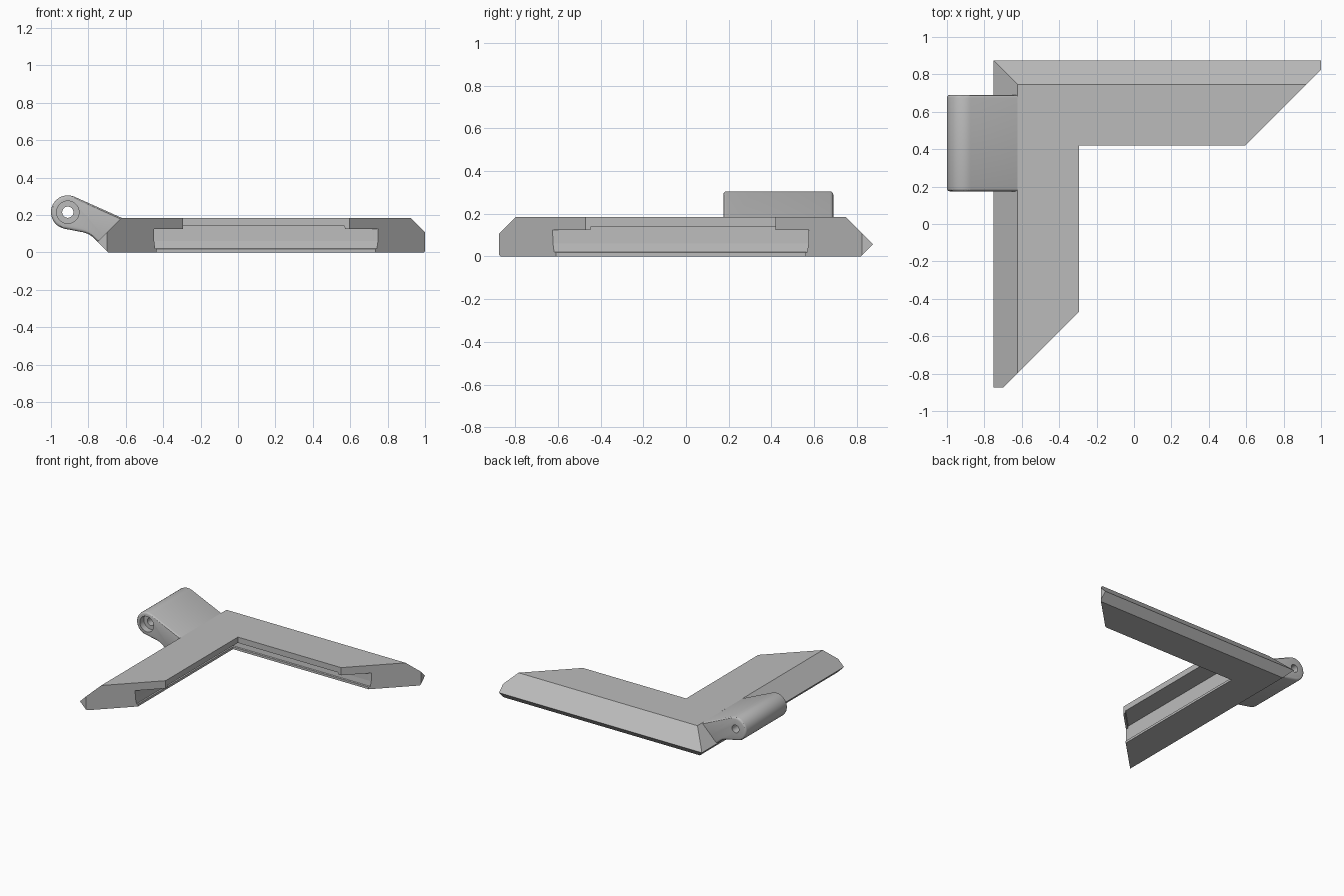
import bpy, bmesh, math
from mathutils import Vector

cube = bpy.data.objects.get("Cube")
if cube:
    bpy.data.objects.remove(cube, do_unlink=True)

grey = bpy.data.materials.new("plain_grey")
grey.use_nodes = True
COLOUR = (0.5, 0.5, 0.5, 1)
grey.diffuse_color = COLOUR
grey.node_tree.nodes["Principled BSDF"].inputs["Base Color"].default_value = COLOUR


def finish(bm, name):
    bmesh.ops.recalc_face_normals(bm, faces=bm.faces)
    mesh = bpy.data.meshes.new(name)
    bm.to_mesh(mesh)
    bm.free()
    mesh.materials.append(grey)
    obj = bpy.data.objects.new(name, mesh)
    bpy.context.collection.objects.link(obj)
    return obj


def smooth(obj):
    bpy.ops.object.select_all(action='DESELECT')
    obj.select_set(True)
    bpy.context.view_layer.objects.active = obj
    bpy.ops.object.shade_smooth_by_angle(angle=math.radians(30))


def section(lip):
    # (distance in from the outer edge, height)
    return [(0.057, 0), (0, 0.057), (0.128, 0.185), (0.455, 0.185),
            (0.455, lip), (0.30, lip), (0.302, 0.06), (0.307, 0.022),
            (0.315, 0.018), (0.315, 0)]


# Mitred corner bracket: section swept around the corner, symmetric on its diagonal
LIP, GROOVE = 0.125, 0.14
EDGE = 0.875
stations = [(0, LIP), (0.022, LIP), (0.026, GROOVE)]


def arm_ring(inset, lip):
    return [Vector((1.05 - d - inset, EDGE - d, z)) for d, z in section(lip)]


def swap(p):
    return Vector((0.125 - p.y, 0.125 - p.x, p.z))


arm = [arm_ring(*s) for s in stations]
corner = [Vector((d - 0.75, EDGE - d, z)) for d, z in section(GROOVE)]
other = [[swap(p) for p in ring] for ring in reversed(arm)]

bm = bmesh.new()
rings = [[bm.verts.new(p) for p in ring] for ring in arm + [corner] + other]
for a, b in zip(rings, rings[1:]):
    for i in range(len(a)):
        j = (i + 1) % len(a)
        bm.faces.new((a[i], a[j], b[j], b[i]))
bm.faces.new(rings[0])
bm.faces.new(rings[-1])
# Blunt the two pointed tips
for co, no in (((1, 0, 0), (1, 0, 0)), ((0, -EDGE, 0), (0, -1, 0))):
    bmesh.ops.bisect_plane(bm, geom=bm.verts[:] + bm.edges[:] + bm.faces[:],
                           plane_co=co, plane_no=no, clear_outer=True)
    bmesh.ops.holes_fill(bm, edges=[e for e in bm.edges if e.is_boundary])
finish(bm, "corner_bracket")

# Hinge knuckle: rounded barrel with a tapering web into the bracket
CX, CZ, R = -0.91, 0.215, 0.09
Y0, Y1 = 0.175, 0.69
outline = [(-0.62, 0.184)]
for i in range(25):
    a = math.radians(66 + (258 - 66) * i / 24)
    outline.append((CX + R * math.cos(a), CZ + R * math.sin(a)))
outline += [(-0.825, 0.107), (-0.80, 0.098), (-0.78, 0.085),
            (-0.752, 0.058), (-0.70, 0.05), (-0.62, 0.05)]
bm = bmesh.new()
front = bm.faces.new([bm.verts.new((x, Y0, z)) for x, z in outline])
ext = bmesh.ops.extrude_face_region(bm, geom=[front], use_keep_orig=True)
moved = [g for g in ext["geom"] if isinstance(g, bmesh.types.BMVert)]
bmesh.ops.translate(bm, verts=moved, vec=(0, Y1 - Y0, 0))
bmesh.ops.recalc_face_normals(bm, faces=bm.faces)
rims = [e for e in bm.edges if abs(e.verts[0].co.y - e.verts[1].co.y) < 0.001]
bmesh.ops.bevel(bm, geom=rims, offset=0.015, segments=3, profile=0.5,
                affect='EDGES', clamp_overlap=True)
hinge = finish(bm, "hinge_knuckle")


# Pin hole and the wider recess at its front end
def bore(radius, y_start, y_end):
    bpy.ops.mesh.primitive_cylinder_add(
        vertices=32, radius=radius, depth=y_end - y_start,
        location=(CX, (y_start + y_end) / 2, CZ), rotation=(math.pi / 2, 0, 0))
    cutter = bpy.context.object
    cutter.name = "bore_cutter"
    cutter.hide_render = True
    cutter.data.materials.append(grey)
    mod = hinge.modifiers.new("bore", 'BOOLEAN')
    mod.operation = 'DIFFERENCE'
    mod.solver = 'EXACT'
    mod.object = cutter
    bpy.context.view_layer.objects.active = hinge
    bpy.ops.object.modifier_apply(modifier=mod.name)
    bpy.data.objects.remove(cutter, do_unlink=True)


bore(0.03, Y0 - 0.1, Y1 + 0.1)
bore(0.06, Y0 - 0.1, Y0 + 0.05)
smooth(hinge)
